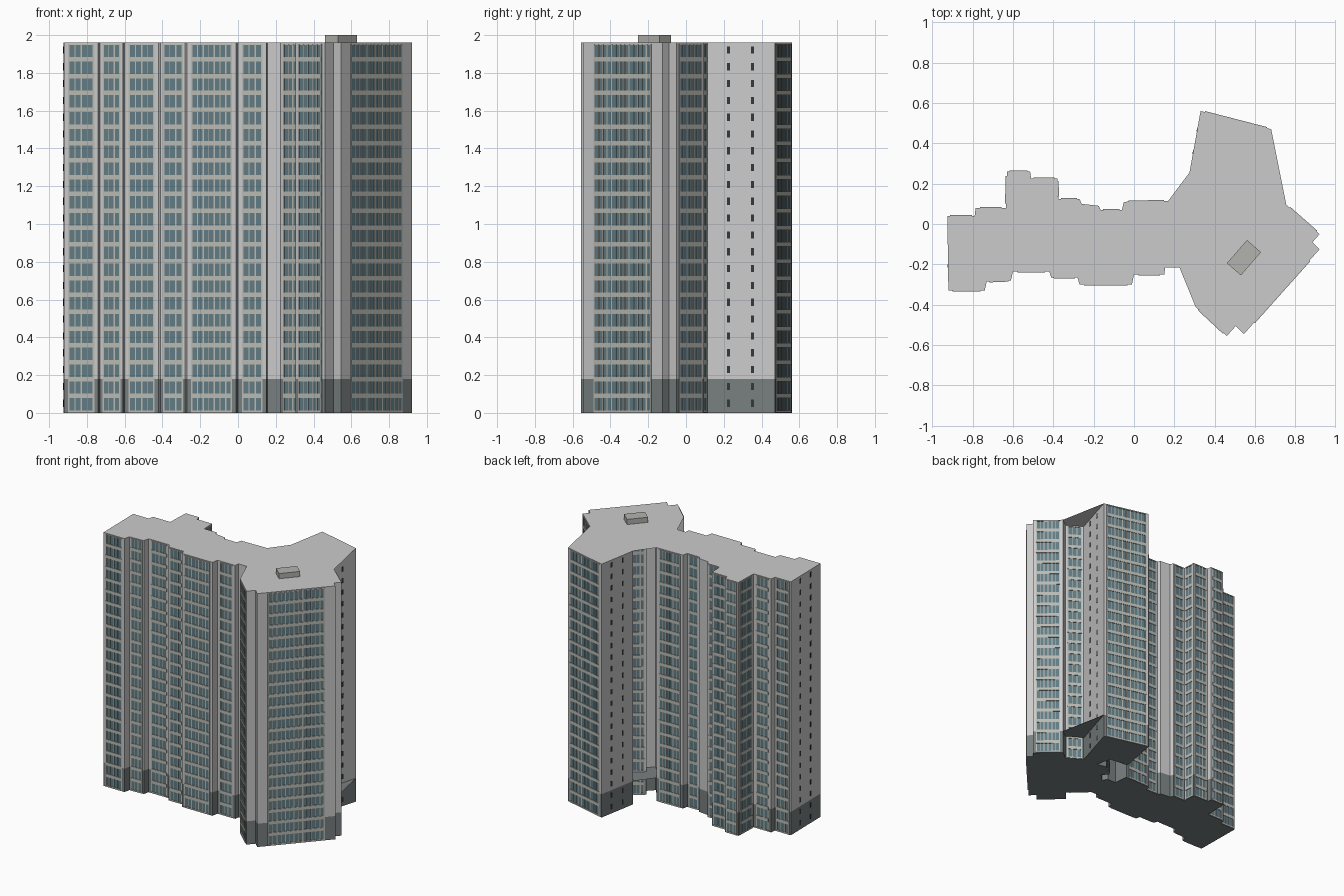
import bpy, bmesh, math
from mathutils import Vector, Matrix

if "Cube" in bpy.data.objects:
    bpy.data.objects.remove(bpy.data.objects["Cube"])

H, BASE, FLOORS = 1.96, 0.18, 22
FH = H / FLOORS

# Footprint, counter-clockwise, in four stretches
south = [(-.92, -.33), (-.74, -.33), (-.73, -.285), (-.61, -.28), (-.60, -.235), (-.42, -.235),
         (-.41, -.265), (-.28, -.265), (-.27, -.30), (-.01, -.30), (0, -.25), (.15, -.25),
         (.155, -.215), (.225, -.215)]
tower = [(.36, -.34), (.305, -.41), (.46, -.555), (.505, -.505), (.545, -.545), (.92, -.125),
         (.885, -.09), (.92, -.05), (.755, .095), (.69, .045)]
wing = [(.575, .115), (.68, .47), (.33, .56), (.275, .255), (.43, .24), (.455, .12)]
north = [(.38, .14), (.29, .07), (.33, .02), (.28, -.03), (.25, .005), (.18, .005), (.17, .115),
         (-.05, .11), (-.06, .07), (-.165, .07), (-.175, .09), (-.26, .10), (-.27, .125),
         (-.375, .125), (-.38, .225), (-.51, .225), (-.515, .26), (-.63, .26), (-.635, .08),
         (-.785, .08), (-.79, .04), (-.925, .04)]
outline = [Vector(p) for p in south + tower + wing + north]
slit_walls = {(.575, .115), (.33, .56), (-.925, .04)}      # start points of walls with slits
plain_walls = {(.18, .005), (.455, .12)}


def material(name, rgb):
    m = bpy.data.materials.new(name)
    m.diffuse_color = (*rgb, 1)
    m.use_nodes = True
    m.node_tree.nodes["Principled BSDF"].inputs["Base Color"].default_value = m.diffuse_color
    return m


wall_mat = material("wall_grey", (.58, .59, .56))
base_mat = material("base_grey", (.19, .215, .215))
glass_mat = material("glass_teal", (.12, .20, .23))
band_mat = material("band_pale", (.50, .50, .46))
slit_mat = material("slit_dark", (.03, .04, .045))
roof_mat = material("roof_box_grey", (.45, .45, .43))


def finish(bm, name, mat):
    me = bpy.data.meshes.new(name)
    bm.to_mesh(me)
    bm.free()
    ob = bpy.data.objects.new(name, me)
    me.materials.append(mat)
    bpy.context.collection.objects.link(ob)
    return ob


def prism(name, z0, z1, mat):
    bm = bmesh.new()
    low = [bm.verts.new((p.x, p.y, z0)) for p in outline]
    top = [bm.verts.new((p.x, p.y, z1)) for p in outline]
    n = len(outline)
    for i in range(n):
        j = (i + 1) % n
        bm.faces.new((low[i], low[j], top[j], top[i]))
    caps = [bm.faces.new(top), bm.faces.new(low[::-1])]
    bmesh.ops.triangulate(bm, faces=caps)
    return finish(bm, name, mat)


def wall_box(bm, a, d, s0, s1, z0, z1, depth):
    # Thin box on the wall that starts at a and runs along d
    mid = a + d * (s0 + s1) / 2
    rot = Matrix.Rotation(math.atan2(d.y, d.x), 4, 'Z')
    mat = (Matrix.Translation((mid.x, mid.y, (z0 + z1) / 2)) @ rot
           @ Matrix.Diagonal((s1 - s0, depth * 2, z1 - z0, 1)))
    bmesh.ops.create_cube(bm, size=1, matrix=mat)


# Main mass
prism("base_storeys", 0, BASE, base_mat)
prism("upper_storeys", BASE, H, wall_mat)

# Facade glazing, floor bands, mullions and slit windows
glass, bands, mullions, slits = (bmesh.new() for _ in range(4))
for i, a in enumerate(outline):
    b = outline[(i + 1) % len(outline)]
    L = (b - a).length
    d = (b - a) / L
    key = (round(a.x, 3), round(a.y, 3))
    if key in slit_walls:
        for t in (.31, .67):
            for f in range(FLOORS):
                z = f * FH + .032
                wall_box(slits, a, d, t * L - .008, t * L + .008, z, z + .038, .002)
        continue
    if L < .1 or key in plain_walls:
        continue
    m = .08 if L > .45 else (.025 if L > .14 else .016)
    s0, s1 = m, L - m
    wall_box(glass, a, d, s0, s1, .005, H - .012, .0012)
    for f in range(FLOORS + 1):
        z0 = max(0.002, f * FH - .011)
        z1 = min(H - .006, f * FH + .013)
        wall_box(bands, a, d, s0 - .003, s1 + .003, z0, z1, .005)
    cols = max(2, round((s1 - s0) / .03))
    for c in range(cols + 1):
        s = s0 + (s1 - s0) * c / cols
        w = .004 if c in (0, cols) or c % 2 == 0 else .002
        wall_box(mullions, a, d, s - w, s + w, .003, H - .008, .0035)
finish(glass, "window_glass", glass_mat)
finish(bands, "floor_bands", band_mat)
finish(mullions, "window_mullions", band_mat)
finish(slits, "slit_windows", slit_mat)

# Rooftop machine room
bm = bmesh.new()
bmesh.ops.create_cube(bm, size=1, matrix=Matrix.Translation((.545, -.167, H + .019))
                      @ Matrix.Rotation(math.radians(49), 4, 'Z')
                      @ Matrix.Diagonal((.152, .092, .042, 1)))
finish(bm, "roof_machine_room", roof_mat)
